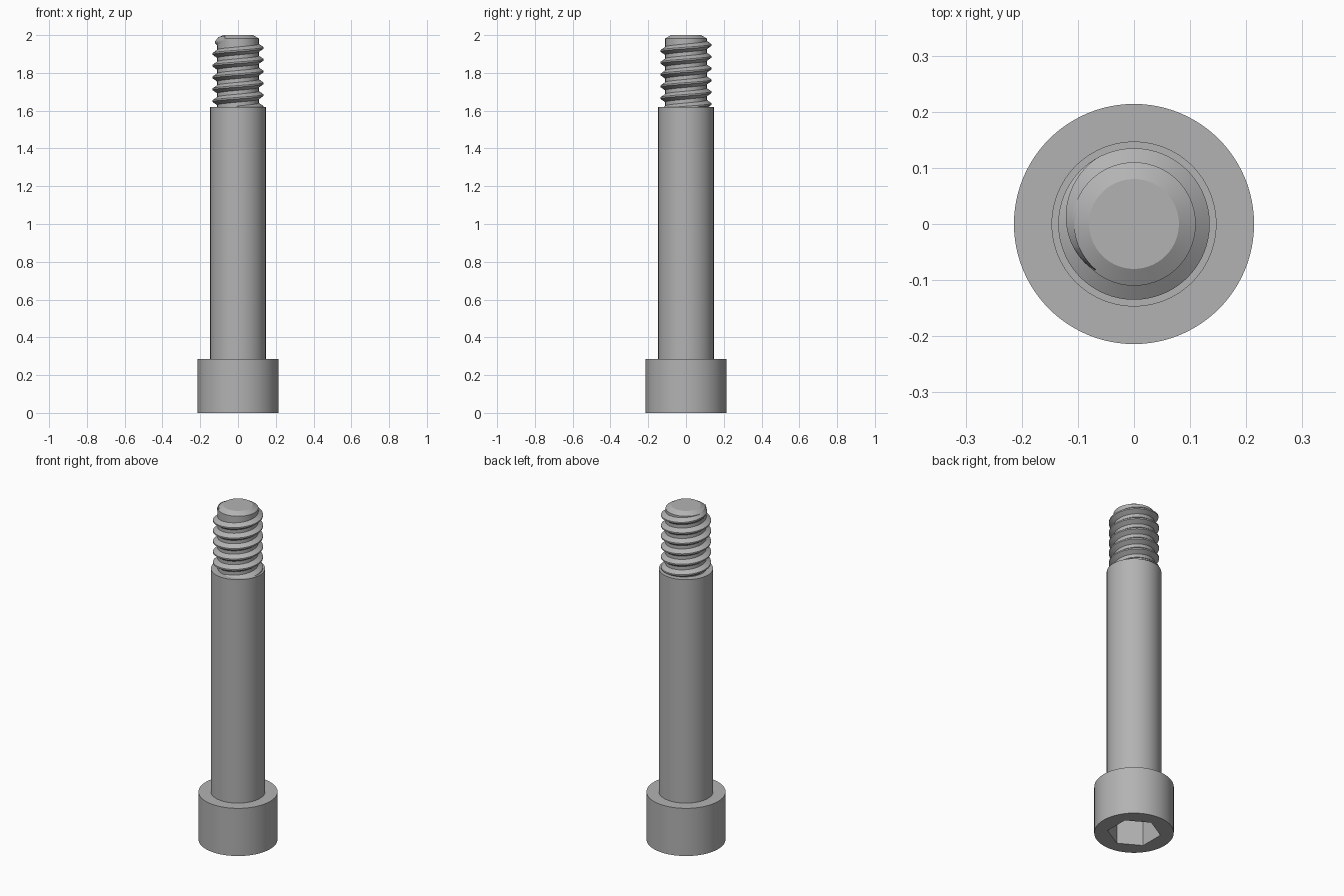
import bpy, bmesh, math

cube = bpy.data.objects.get("Cube")
if cube:
    bpy.data.objects.remove(cube, do_unlink=True)

SEG = 96
HEAD_R, HEAD_TOP = 0.214, 0.285
SHANK_R, SHANK_TOP = 0.147, 1.62
ROOT_R, CREST_R, PITCH = 0.110, 0.135, 0.0625
SOCKET_R, SOCKET_DEPTH = 0.144, 0.17

steel = bpy.data.materials.new("steel grey")
steel.use_nodes = True
GREY = (0.45, 0.45, 0.45, 1)
steel.diffuse_color = GREY
steel.node_tree.nodes["Principled BSDF"].inputs["Base Color"].default_value = GREY


def add_object(name, bm):
    bmesh.ops.recalc_face_normals(bm, faces=bm.faces)
    mesh = bpy.data.meshes.new(name)
    bm.to_mesh(mesh)
    bm.free()
    obj = bpy.data.objects.new(name, mesh)
    bpy.context.collection.objects.link(obj)
    mesh.materials.append(steel)
    return obj


def smooth(obj):
    bpy.ops.object.select_all(action='DESELECT')
    obj.select_set(True)
    bpy.context.view_layer.objects.active = obj
    bpy.ops.object.shade_smooth_by_angle(angle=math.radians(25))


def lathe(name, profile, sides=SEG):
    """Revolve (radius, z) points, first corner on +y, into a capped solid."""
    bm = bmesh.new()
    angles = [math.pi / 2 + math.tau * i / sides for i in range(sides)]
    rings = [[bm.verts.new((r * math.cos(a), r * math.sin(a), z)) for a in angles]
             for r, z in profile]
    for a, b in zip(rings, rings[1:]):
        for i in range(sides):
            j = (i + 1) % sides
            bm.faces.new((a[i], a[j], b[j], b[i]))
    bm.faces.new(rings[0])
    bm.faces.new(rings[-1])
    return add_object(name, bm)


# Cylindrical head with a hexagonal socket cut into its underside
head = lathe("head", [(HEAD_R, 0), (HEAD_R, HEAD_TOP)])
cutter = lathe("socket_cutter", [(SOCKET_R, -0.1), (SOCKET_R, SOCKET_DEPTH)], sides=6)
cutter.hide_render = True
cut = head.modifiers.new("socket", 'BOOLEAN')
cut.operation, cut.object, cut.solver = 'DIFFERENCE', cutter, 'EXACT'
bpy.context.view_layer.objects.active = head
bpy.ops.object.modifier_apply(modifier=cut.name)
bpy.data.objects.remove(cutter, do_unlink=True)
smooth(head)

# Plain shank, then the threaded core with its chamfered tip
smooth(lathe("shank", [(SHANK_R, HEAD_TOP), (SHANK_R, SHANK_TOP)]))
smooth(lathe("thread_core", [(ROOT_R, SHANK_TOP), (ROOT_R, 1.982), (0.080, 2.0)]))

# Right-hand helical ridge that sinks into the core at its upper end
END = math.radians(230)              # angle where the ridge disappears
FADE = math.radians(110)             # length of the run-out
END_Z = 1.972
TURNS = 5.9
steps = int(TURNS * SEG)
bm = bmesh.new()
sections = []
for k in range(steps + 1):
    back = (steps - k) * math.tau / SEG      # angle left before the end
    t = END - back
    z = END_Z - PITCH * back / math.tau
    crest = ROOT_R - 0.001 + (CREST_R - ROOT_R + 0.001) * min(1, back / FADE)
    c, s = math.cos(t), math.sin(t)
    sections.append([bm.verts.new((r * c, r * s, z + dz)) for r, dz in
                     ((ROOT_R - 0.004, -0.024), (crest, -0.004),
                      (crest, 0.004), (ROOT_R - 0.004, 0.024))])
for a, b in zip(sections, sections[1:]):
    for i in range(4):
        j = (i + 1) % 4
        bm.faces.new((a[i], a[j], b[j], b[i]))
bm.faces.new(sections[0])
bm.faces.new(sections[-1])
smooth(add_object("thread_ridge", bm))
